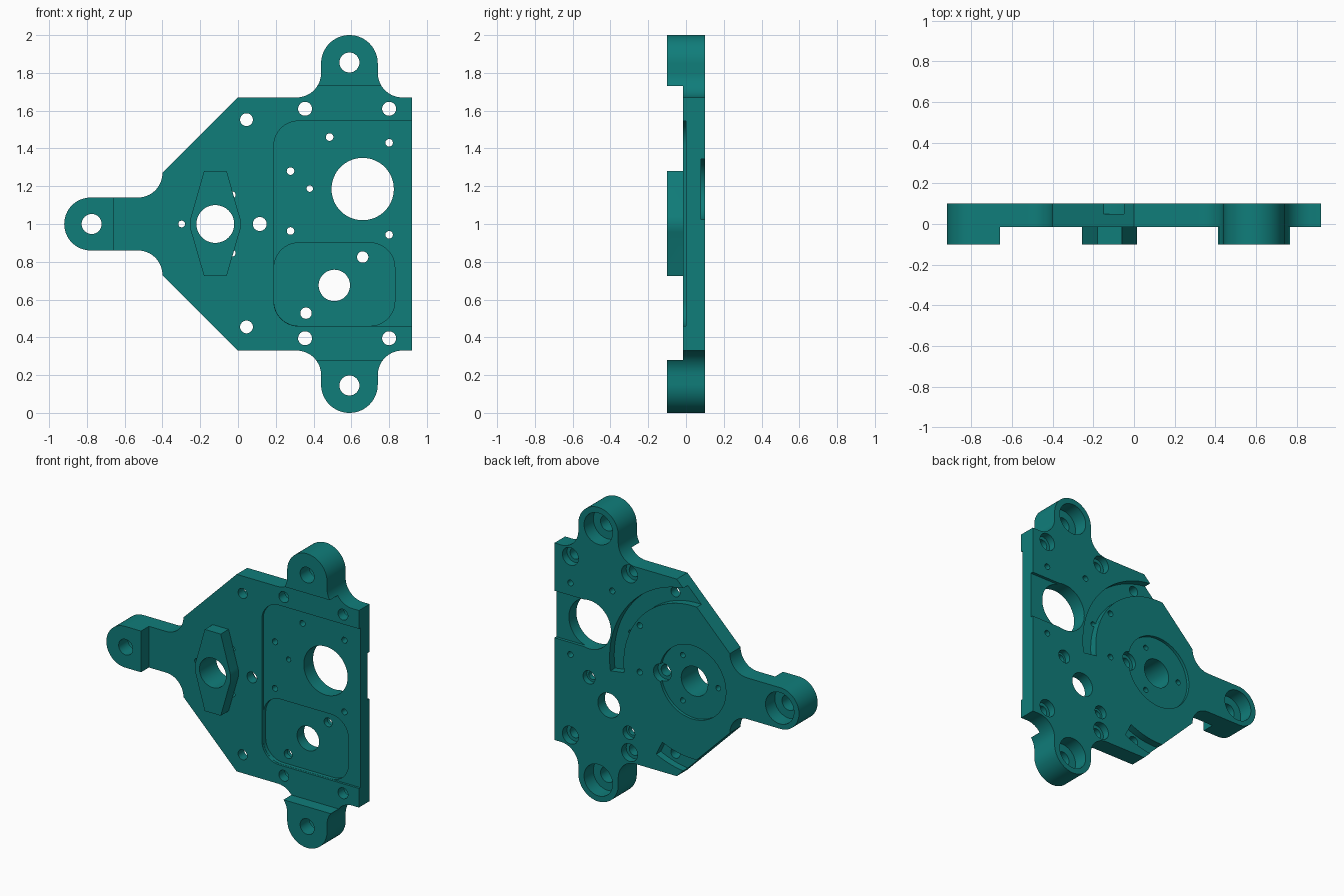
import bpy, bmesh, math

if "Cube" in bpy.data.objects:
    bpy.data.objects.remove(bpy.data.objects["Cube"], do_unlink=True)

teal = bpy.data.materials.new("teal")
teal.use_nodes = True
COLOUR = (0.005, 0.205, 0.195, 1)
teal.diffuse_color = COLOUR
teal.node_tree.nodes["Principled BSDF"].inputs["Base Color"].default_value = COLOUR

FACE, BACK = -0.015, 0.1   # front and back planes of the plate
CX, CZ = -0.12, 1.0        # centre of the main bore


def arc(cx, cz, r, a0, a1, n=16):
    """Points on an arc in the x-z plane, angles in degrees."""
    return [(cx + r * math.cos(math.radians(a0 + (a1 - a0) * i / n)),
             cz + r * math.sin(math.radians(a0 + (a1 - a0) * i / n)))
            for i in range(n + 1)]


def prism(name, pts, y0, y1):
    """Extrude an x-z profile from y0 to y1."""
    bm = bmesh.new()
    f = bm.faces.new([bm.verts.new((x, y0, z)) for x, z in pts])
    ext = bmesh.ops.extrude_face_region(bm, geom=[f])
    for v in ext["geom"]:
        if isinstance(v, bmesh.types.BMVert):
            v.co.y = y1
    bmesh.ops.recalc_face_normals(bm, faces=bm.faces)
    me = bpy.data.meshes.new(name)
    bm.to_mesh(me)
    bm.free()
    me.materials.append(teal)
    ob = bpy.data.objects.new(name, me)
    bpy.context.collection.objects.link(ob)
    return ob


def combine(target, tool, op="DIFFERENCE"):
    """Apply a boolean and remove the tool."""
    tool.hide_render = True
    mod = target.modifiers.new("bool", "BOOLEAN")
    mod.operation, mod.object, mod.solver = op, tool, "EXACT"
    bpy.context.view_layer.objects.active = target
    bpy.ops.object.modifier_apply(modifier=mod.name)
    bpy.data.objects.remove(tool, do_unlink=True)


def cut(pts, y0=-0.3, y1=0.3):
    combine(plate, prism("cutter", pts, y0, y1))


def drill(x, z, r, y0=-0.3, y1=0.3):
    n = 64 if r > 0.08 else 32
    cut(arc(x, z, r, 0, 360, n)[:-1], y0, y1)


def box(x0, x1, z0, z1):
    return [(x0, z0), (x1, z0), (x1, z1), (x0, z1)]


def rounded(x0, x1, z0, z1, r):
    return (arc(x0 + r, z0 + r, r, 180, 270) + arc(x1 - r, z0 + r, r, 270, 360)
            + arc(x1 - r, z1 - r, r, 0, 90) + arc(x0 + r, z1 - r, r, 90, 180))


# Outline: upper half, mirrored about z = 1
upper = (arc(-0.78, 1, 0.14, 180, 90) + arc(-0.53, 1.27, 0.13, -90, 0)
         + [(0, 1.67)] + arc(0.31, 1.80, 0.13, -90, 0)
         + arc(0.59, 1.85, 0.15, 180, 0, 32) + arc(0.87, 1.80, 0.13, 180, 270)
         + [(0.92, 1.67)])
outline = upper + [(x, 2 - z) for x, z in reversed(upper[1:])]
plate = prism("motor_mount_plate", outline, -0.1, BACK)

# Front relief leaves three thick mounting lugs
cut(box(-0.66, 1.2, 0.28, 1.73), -0.3, FACE)

# Front pockets: wide shallow one open to the side, deeper rounded one inside
cut(rounded(0.19, 1.3, 0.46, 1.545, 0.13), -0.3, 0.0)
cut(rounded(0.191, 0.83, 0.461, 0.90, 0.13), -0.3, 0.025)

# Back: round seat and slot from the large bore to the side edge
drill(CX, CZ, 0.25, 0.08, 0.3)
cut(box(0.66, 1.2, 1.025, 1.345), 0.08, 0.3)

# Back: curved grooves running out through the sloping edges
for a0, a1 in ((-8, 100), (-100, -64)):
    ring = arc(CX, CZ, 0.625, a0, a1, 48) + arc(CX, CZ, 0.52, a1, a0, 48)
    cut(ring, 0.05, 0.3)

# Lug holes with deep counterbores
for x, z in ((0.59, 1.855), (0.59, 0.145), (-0.775, 1.0)):
    drill(x, z, 0.053)
    drill(x, z, 0.107, 0.0, 0.3)

# Bolt holes with counterbores in the back
for x, z in ((0.355, 1.61), (0.80, 1.61), (0.355, 0.395), (0.80, 0.395), (0.115, 1.0)):
    drill(x, z, 0.037)
    drill(x, z, 0.06, 0.05, 0.3)
for x, z in ((0.66, 0.825), (0.36, 0.528)):
    drill(x, z, 0.03)
    drill(x, z, 0.045, 0.06, 0.3)

# Plain holes: x, z, radius
for x, z, r in ((0.66, 1.185, 0.165), (0.51, 0.675, 0.083),
                (0.045, 1.552, 0.034), (0.045, 0.455, 0.034),
                (0.485, 1.46, 0.02), (0.80, 1.43, 0.02), (0.278, 1.28, 0.02),
                (0.38, 1.187, 0.017), (0.278, 0.963, 0.02), (0.80, 0.943, 0.02)):
    drill(x, z, r)

# Three screw holes around the main bore
for a in (60, 180, 300):
    a = math.radians(a)
    drill(CX + 0.178 * math.cos(a), CZ + 0.178 * math.sin(a), 0.018)

# Raised front boss with tapered ends, then the main bore through everything
boss = (arc(CX, CZ, 0.135, -22, 22, 12) + [(-0.06, 1.28), (-0.18, 1.28)]
        + arc(CX, CZ, 0.135, 158, 202, 12) + [(-0.18, 0.725), (-0.06, 0.725)])
combine(plate, prism("front_boss", boss, -0.1, FACE + 0.001), "UNION")
drill(CX, CZ, 0.1)

# Smooth curved walls, keep edges sharp
bpy.ops.object.select_all(action="DESELECT")
plate.select_set(True)
bpy.context.view_layer.objects.active = plate
bpy.ops.object.shade_smooth_by_angle(angle=math.radians(25))
